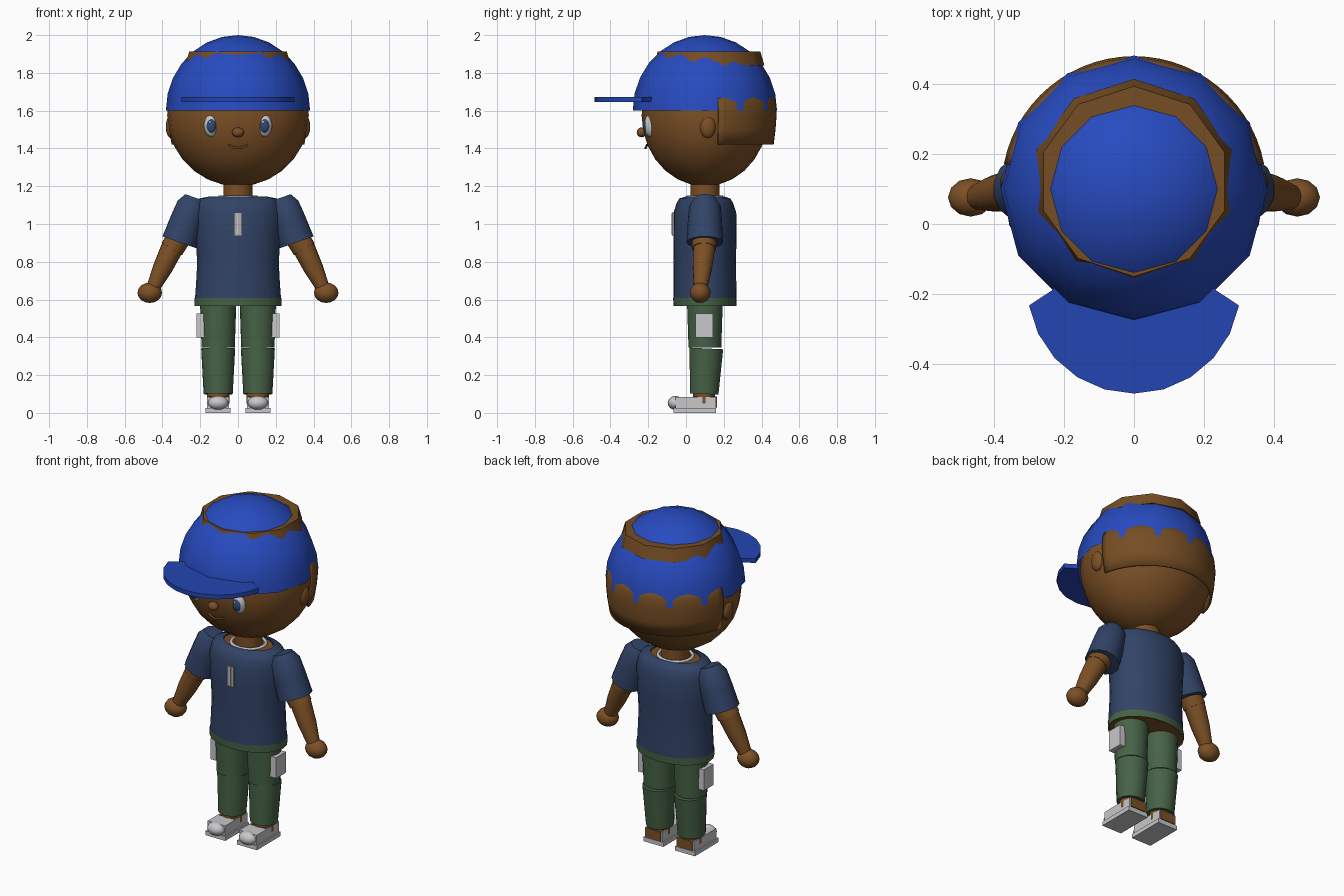
import bpy, bmesh, math
from mathutils import Vector, Matrix

if "Cube" in bpy.data.objects:
    bpy.data.objects.remove(bpy.data.objects["Cube"], do_unlink=True)


def material(name, *rgb):
    lin = [((c / 255 + 0.055) / 1.055) ** 2.4 for c in rgb] + [1]
    m = bpy.data.materials.new(name)
    m.use_nodes = True
    m.diffuse_color = lin
    m.node_tree.nodes["Principled BSDF"].inputs["Base Color"].default_value = lin
    return m


SKIN = material("brown skin", 124, 80, 37)
HAIR = material("brown hair", 117, 77, 35)
CAP = material("blue cap", 39, 75, 192)
VISOR = material("blue visor", 36, 69, 178)
SHIRT = material("navy shirt", 49, 67, 102)
PANTS = material("green trousers", 70, 98, 70)
GREY = material("light grey", 200, 200, 203)
IRIS = material("slate iris", 52, 74, 118)
TAG = material("tag grey", 176, 172, 168)
Y = 0.10  # depth of the body axis


def finish(name, bm, mat, angle=45):
    me = bpy.data.meshes.new(name)
    bm.to_mesh(me)
    bm.free()
    me.materials.append(mat)
    me.shade_smooth()
    me.set_sharp_from_angle(angle=math.radians(angle))
    ob = bpy.data.objects.new(name, me)
    bpy.context.collection.objects.link(ob)
    return ob


def loft(name, rings, mat, segs=20, arc=None, caps=True, matrix=None, angle=45):
    """Rings are (height, x radius, y radius), listed from bottom to top."""
    bm = bmesh.new()
    a0, a1 = arc or (0, math.tau)
    count = segs + 1 if arc else segs
    loops = [[bm.verts.new((rx * math.cos(a0 + (a1 - a0) * i / segs),
                            ry * math.sin(a0 + (a1 - a0) * i / segs), z))
              for i in range(count)] for z, rx, ry in rings]
    for low, high in zip(loops, loops[1:]):
        for i in range(segs):
            j = (i + 1) % count
            bm.faces.new((low[i], low[j], high[j], high[i]))
    if caps:
        bm.faces.new(loops[0][::-1])
        bm.faces.new(loops[-1])
    bmesh.ops.remove_doubles(bm, verts=bm.verts, dist=1e-5)
    bm.transform(matrix or Matrix.Translation((0, Y, 0)))
    return finish(name, bm, mat, angle)


def limb(name, start, end, profile, mat, segs=14):
    """Tapered tube; profile holds (fraction along the length, radius)."""
    start, axis = Vector(start), Vector(end) - Vector(start)
    turn = axis.to_track_quat('Z', 'Y').to_matrix().to_4x4()
    rings = [(t * axis.length, r, r) for t, r in profile]
    return loft(name, rings, mat, segs, matrix=Matrix.Translation(start) @ turn)


def ball(name, centre, radii, mat, segs=16, rows=10):
    bm = bmesh.new()
    bmesh.ops.create_uvsphere(bm, u_segments=segs, v_segments=rows, radius=1)
    bm.transform(Matrix.Translation(centre) @ Matrix.Diagonal((*radii, 1)))
    return finish(name, bm, mat, 60)


def box(name, low, high, mat):
    bm = bmesh.new()
    bmesh.ops.create_cube(bm, size=1)
    low, high = Vector(low), Vector(high)
    bm.transform(Matrix.Translation((low + high) / 2) @ Matrix.Diagonal((*(high - low), 1)))
    return finish(name, bm, mat)


def tube(name, points, radius, mat, cyclic=False):
    cu = bpy.data.curves.new(name, 'CURVE')
    cu.dimensions = '3D'
    cu.bevel_depth, cu.bevel_resolution = radius, 1
    sp = cu.splines.new('POLY')
    sp.points.add(len(points) - 1)
    for p, co in zip(sp.points, points):
        p.co = (*co, 1)
    sp.use_cyclic_u = cyclic
    cu.materials.append(mat)
    ob = bpy.data.objects.new(name, cu)
    bpy.context.collection.objects.link(ob)


# Head and face
ball("head", (0, Y, 1.575), (0.375, 0.335, 0.375), SKIN, 20, 14)
ball("nose", (0, -0.235, 1.485), (0.032, 0.026, 0.026), SKIN, 12, 8)
tube("mouth", [(x / 100, -0.207 - 0.008 * (1 - abs(x) / 5), 1.402 + 0.0007 * x * x)
               for x in range(-5, 6)], 0.006, HAIR)

# Cap dome, visor and hair
dome = [(1.6 + 0.4 * math.sin(a), 0.382 * math.cos(a), 0.382 * math.cos(a))
        for a in [math.pi / 2 * i / 7 for i in range(7)]] + [(2.0, 0, 0)]
loft("cap_dome", dome, CAP, 12, caps=False, angle=60)

bm = bmesh.new()
outline = [(0.305 * math.cos(a), -0.18 + 0.305 * math.sin(a))
           for a in [math.radians(-170 + 16 * i) for i in range(11)]]
outline += [(0.235, -0.19), (0.16, -0.1), (-0.16, -0.1), (-0.235, -0.19)]
face = bm.faces.new([bm.verts.new((x, y, 1.647)) for x, y in outline])
out = bmesh.ops.extrude_face_region(bm, geom=[face])
bmesh.ops.translate(bm, verts=[v for v in out["geom"] if isinstance(v, bmesh.types.BMVert)],
                    vec=(0, 0, 0.026))
bmesh.ops.recalc_face_normals(bm, faces=bm.faces)
finish("cap_visor", bm, VISOR)

loft("hair_crown", [(1.84, 0.293, 0.293), (1.912, 0.272, 0.272)], HAIR, 10,
     matrix=Matrix.Translation((0, 0.122, 0)) @ Matrix.Rotation(math.pi / 2, 4, 'Z'))
nape = loft("hair_back", [(1.42, 0.358, 0.364), (1.5, 0.372, 0.374), (1.58, 0.379, 0.38),
                          (1.64, 0.373, 0.374), (1.7, 0.35, 0.35)], HAIR, 28,
            arc=(math.radians(11), math.radians(169)), caps=False)
shell = nape.modifiers.new("thickness", 'SOLIDIFY')
shell.thickness = 0.012

# Neck, torso and clothing
loft("neck", [(1.1, 0.077, 0.077), (1.25, 0.077, 0.077)], SKIN, 16)
loft("torso", [(0.57, 0.226, 0.162), (0.6, 0.2, 0.145), (1.08, 0.19, 0.13),
               (1.14, 0.148, 0.1)], SKIN, 24)
loft("shirt", [(0.6, 0.228, 0.167), (0.7, 0.221, 0.166), (0.8, 0.216, 0.165),
               (0.93, 0.225, 0.167), (1.06, 0.232, 0.166), (1.11, 0.222, 0.15),
               (1.135, 0.205, 0.135), (1.146, 0.15, 0.1)], SHIRT, 24, caps=False, angle=50)
loft("waistband", [(0.565, 0.231, 0.166), (0.607, 0.231, 0.168)], PANTS, 24, caps=False)
tube("collar", [(0.098 * math.cos(a), Y + 0.09 * math.sin(a), 1.142)
                for a in [math.tau * i / 20 for i in range(20)]], 0.009, GREY, True)
box("tag_plate", (-0.021, -0.073, 0.94), (0.021, -0.064, 1.06), TAG)
box("tag_strip", (-0.004, -0.077, 0.945), (0.004, -0.07, 1.055), GREY)

# Paired parts
for s, side in ((1, "left"), (-1, "right")):
    # Eyes and ears
    ball(side + "_eye", (s * 0.141, -0.187, 1.522), (0.039, 0.035, 0.061), GREY)
    ball(side + "_iris", (s * 0.141, -0.2, 1.52), (0.029, 0.028, 0.043), IRIS)
    ball(side + "_eye_glint", (s * 0.141 - 0.008, -0.222, 1.538), (0.007, 0.006, 0.008), GREY, 8, 6)
    ball(side + "_ear", (s * 0.355, 0.115, 1.515), (0.028, 0.043, 0.06), SKIN, 14, 8)

    # Arms
    limb(side + "_sleeve", (s * 0.311, Y, 0.903), (s * 0.228, Y, 1.14),
         [(0, 0.097), (0.5, 0.09), (0.82, 0.083), (1, 0.055)], SHIRT)
    limb(side + "_upper_arm", (s * 0.27, Y, 1.0), (s * 0.35, 0.095, 0.868),
         [(0, 0.066), (1, 0.064)], SKIN)
    limb(side + "_forearm", (s * 0.345, 0.097, 0.88), (s * 0.455, 0.076, 0.65),
         [(0, 0.06), (0.5, 0.052), (1, 0.034)], SKIN)
    ball(side + "_hand", (s * 0.467, 0.076, 0.636), (0.065, 0.055, 0.054), SKIN, 12, 8)

    # Legs
    x = s * 0.105
    limb(side + "_thigh", (x, Y, 0.345), (x, Y, 0.585), [(0, 0.088), (1, 0.096)], PANTS, 18)
    limb(side + "_shin", (x, 0.096, 0.1), (x, 0.108, 0.341), [(0, 0.077), (1, 0.09)], PANTS, 18)
    box(side + "_pocket", (min(s * 0.175, s * 0.219), 0.05, 0.4),
        (max(s * 0.175, s * 0.219), 0.143, 0.525), GREY)

    # Feet
    limb(side + "_ankle", (x, 0.095, 0.05), (x, 0.095, 0.12), [(0, 0.06), (1, 0.06)], SKIN)
    box(side + "_foot", (x - 0.05, 0.04, 0.028), (x + 0.05, 0.163, 0.086), SKIN)
    box(side + "_sole", (x - 0.066, -0.065, 0), (x + 0.066, 0.16, 0.025), GREY)
    box(side + "_shoe", (x - 0.058, -0.055, 0.02), (x + 0.058, 0.158, 0.084), GREY)
    ball(side + "_toe", (x, -0.055, 0.053), (0.055, 0.042, 0.037), GREY, 14, 8)
